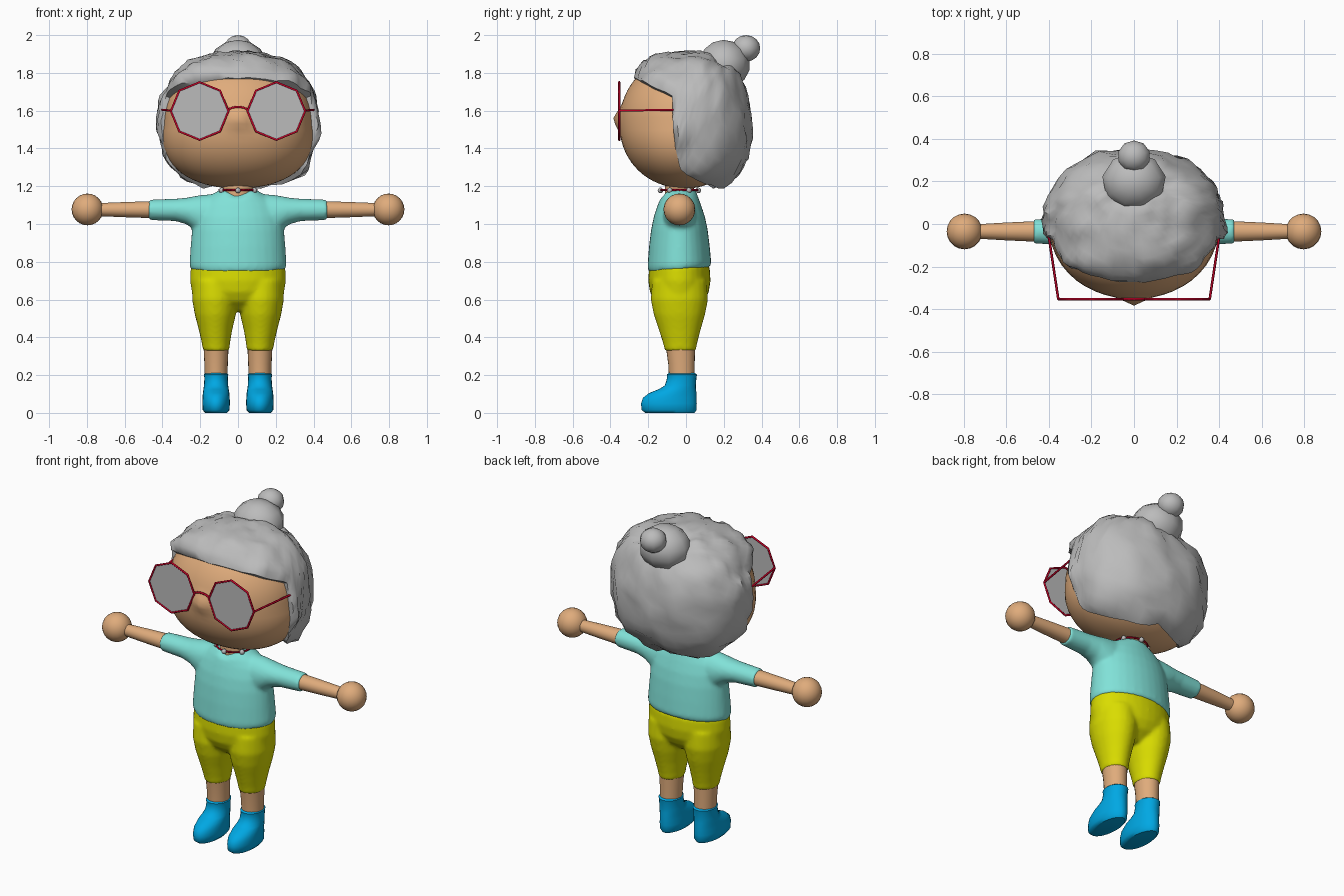
import bpy, bmesh, math
from mathutils import Vector, noise

if "Cube" in bpy.data.objects:
    bpy.data.objects.remove(bpy.data.objects["Cube"], do_unlink=True)


def material(name, rgb):
    m = bpy.data.materials.new(name)
    m.use_nodes = True
    m.diffuse_color = (*rgb, 1)
    m.node_tree.nodes["Principled BSDF"].inputs["Base Color"].default_value = (*rgb, 1)
    return m


SKIN = material("skin", (0.74, 0.41, 0.2))
GREY = material("grey", (0.5, 0.5, 0.5))
TEAL = material("teal", (0.22, 0.76, 0.69))
LIME = material("lime", (0.7, 0.72, 0.0))
BLUE = material("blue", (0.0, 0.39, 0.77))
RED = material("red", (0.55, 0.0, 0.02))
MID = -0.035  # body centre line in y


def finish(name, bm, mat, angle=50):
    bmesh.ops.recalc_face_normals(bm, faces=bm.faces[:])
    me = bpy.data.meshes.new(name)
    bm.to_mesh(me)
    bm.free()
    me.materials.append(mat)
    ob = bpy.data.objects.new(name, me)
    bpy.context.collection.objects.link(ob)
    bpy.ops.object.select_all(action="DESELECT")
    ob.select_set(True)
    bpy.context.view_layer.objects.active = ob
    bpy.ops.object.shade_smooth_by_angle(angle=math.radians(angle))
    return ob


def fuse(name, parts):
    """Join overlapping parts into one softly blended surface."""
    bpy.ops.object.select_all(action="DESELECT")
    for ob in parts:
        ob.select_set(True)
    bpy.context.view_layer.objects.active = parts[0]
    bpy.ops.object.join()
    parts[0].name = name
    blend = parts[0].modifiers.new("blend", "REMESH")
    blend.mode = "VOXEL"
    blend.voxel_size = 0.01
    blend.use_smooth_shade = True
    relax = parts[0].modifiers.new("relax", "SMOOTH")
    relax.factor = 0.5
    relax.iterations = 8


def skin_rings(bm, rings):
    """Bridge consecutive closed rings of vertices with quads."""
    n = len(rings[0])
    for a, b in zip(rings, rings[1:]):
        for i in range(n):
            j = (i + 1) % n
            bm.faces.new((a[i], a[j], b[j], b[i]))


def loft(name, rings, mat, along_x=False, n=24, tweak=None):
    """Each ring: position, two centre coordinates, two radii, optional tilt."""
    bm = bmesh.new()
    loops = []
    for p, c1, c2, r1, r2, *tilt in rings:
        loop = []
        for i in range(n):
            a = math.tau * i / n
            u, v = r1 * math.cos(a), r2 * math.sin(a)
            w = p + (tilt[0] * v if tilt else 0)
            co = (w, c1 + u, c2 + v) if along_x else (c1 + u, c2 + v, w)
            loop.append(bm.verts.new(co))
        loops.append(loop)
    skin_rings(bm, loops)
    bm.faces.new(loops[0])
    bm.faces.new(loops[-1])
    if tweak:
        for v in bm.verts:
            tweak(v.co)
    return finish(name, bm, mat)


def ball(name, centre, radii, mat, segs=16, rows=10):
    bm = bmesh.new()
    bmesh.ops.create_uvsphere(bm, u_segments=segs, v_segments=rows, radius=1)
    for v in bm.verts:
        v.co = Vector(a * r for a, r in zip(v.co, radii)) + Vector(centre)
    return finish(name, bm, mat, 70)


def wire(name, points, radius, mat, closed=False):
    cu = bpy.data.curves.new(name, "CURVE")
    cu.dimensions = "3D"
    cu.bevel_depth = radius
    cu.bevel_resolution = 1
    cu.use_fill_caps = True
    sp = cu.splines.new("POLY")
    sp.points.add(len(points) - 1)
    for p, co in zip(sp.points, points):
        p.co = (*co, 1)
    sp.use_cyclic_u = closed
    cu.materials.append(mat)
    ob = bpy.data.objects.new(name, cu)
    bpy.context.collection.objects.link(ob)


CENTRE = Vector((0, 0, 1.53))


def shell(d, x, front, back, top, bottom, power):
    """Distance from the head centre to a lopsided superellipsoid."""
    s = (x, back if d.y > 0 else front, top if d.z > 0 else bottom)
    return sum(abs(c / r) ** power for c, r in zip(d, s)) ** (-1 / power)


# Head with a broad jaw and a small pointed nose drawn out of the face
bm = bmesh.new()
bmesh.ops.create_uvsphere(bm, u_segments=48, v_segments=36, radius=1)
for v in bm.verts:
    d = v.co.normalized()
    v.co = CENTRE + d * shell(d, 0.395, 0.352, 0.3, 0.355, 0.342, 2.1)
    v.co.x *= 1 + 0.18 * max(0, -d.z)
    if d.y < 0:
        v.co.y -= 0.036 * max(0, 1 - math.hypot(v.co.x, v.co.z - 1.555) / 0.075)
finish("head", bm, SKIN, 70)

# Hair: fanned from the crown out to a hairline
line = [Vector(p) for p in (
    (0, -0.29, 1.785), (0.2, -0.25, 1.765), (0.32, -0.19, 1.735), (0.39, -0.075, 1.68),
    (0.42, -0.07, 1.55), (0.41, -0.06, 1.4), (0.36, -0.03, 1.28),
    (0.22, 0.1, 1.23), (0, 0.22, 1.2))]
half = [a.lerp(b, t / 4) for a, b in zip(line, line[1:]) for t in range(4)] + [line[-1]]
rim = half + [Vector((-p.x, p.y, p.z)) for p in half[-2:0:-1]]
crown = Vector((0, 0.5, 0.87)).normalized()


def hair_point(d, inset=1.0):
    r = shell(d, 0.425, 0.345, 0.345, 0.385, 0.39, 2.35)
    bump = 0.024 * noise.noise(d * 3.5) + 0.018 * noise.noise(d * 8)
    return CENTRE + d * (r + bump) * inset


bm = bmesh.new()
steps = 16
loops = []
for k in range(1, steps + 1):
    dirs = [crown.slerp((p - CENTRE).normalized(), k / steps) for p in rim]
    tuck = 0.965 if k == steps else 1.0
    loops.append([bm.verts.new(hair_point(d, tuck)) for d in dirs])
loops.append([bm.verts.new(hair_point(d, 0.86)) for d in dirs])
skin_rings(bm, loops)
tip = bm.verts.new(hair_point(crown))
for i, v in enumerate(loops[0]):
    bm.faces.new((tip, v, loops[0][(i + 1) % len(rim)]))
finish("hair", bm, GREY)
ball("bun_base", (0, 0.2, 1.845), (0.155, 0.14, 0.13), GREY, 9, 7)
ball("bun_top", (0, 0.318, 1.93), (0.077, 0.075, 0.07), GREY, 10, 8)

# Glasses: octagonal frames with flat lenses
GY = -0.353
for side, s in (("left", 1), ("right", -1)):
    octagon = [(s * 0.203 + 0.153 * math.cos(i * math.tau / 8), GY,
                1.598 + 0.153 * math.sin(i * math.tau / 8)) for i in range(8)]
    wire(side + "_frame", octagon, 0.006, RED, True)
    wire(side + "_temple", [(s * 0.356, GY, 1.6), (s * 0.402, -0.05, 1.605)], 0.006, RED)
    bm = bmesh.new()
    bm.faces.new([bm.verts.new(p) for p in octagon])
    finish(side + "_lens", bm, GREY)
wire("bridge", [(0.052 * math.cos(a), GY, 1.6 + 0.02 * math.sin(a))
                for a in (i * math.pi / 6 for i in range(7))], 0.006, RED)

# Neck and necklace
loft("neck", [(1.08, 0, MID, 0.085, 0.08), (1.24, 0, MID, 0.08, 0.075)], SKIN)
around = [i * math.tau / 24 for i in range(24)]
wire("necklace", [(0.1 * math.cos(a), MID + 0.098 * math.sin(a), 1.18) for a in around],
     0.005, RED, True)
for i in range(6):
    a = math.tau * i / 6 - math.pi / 2
    ball("bead", (0.1 * math.cos(a), MID + 0.1 * math.sin(a), 1.178), [0.015] * 3, GREY, 10, 6)


# Shirt body with a small dip at the front of the collar
def collar(co):
    if co.z > 1.15 and co.y < MID - 0.05:
        co.z -= max(0, 0.05 - abs(co.x) * 0.7)


shirt = [loft("shirt_body", [
    (0.758, 0, MID, 0.25, 0.163, 0.08), (0.785, 0, MID, 0.258, 0.169, 0.06),
    (0.88, 0, MID, 0.251, 0.161), (0.97, 0, MID, 0.244, 0.15),
    (1.04, 0, MID, 0.232, 0.135), (1.1, 0, MID, 0.205, 0.115),
    (1.14, 0, MID, 0.165, 0.1), (1.168, 0, MID, 0.118, 0.09),
    (1.183, 0, MID, 0.092, 0.083)], TEAL, n=32, tweak=collar)]

# Pants seat
pants = [loft("hips", [
    (0.54, 0, MID, 0.1, 0.07), (0.59, 0, MID, 0.2, 0.13), (0.64, 0, MID, 0.245, 0.156),
    (0.7, 0, MID, 0.254, 0.165), (0.78, 0, MID, 0.25, 0.16)], LIME, n=32)]

# Limbs
for side, s in (("left", 1), ("right", -1)):
    shirt.append(loft(side + "_sleeve", [
        (s * x, MID, (top + low) / 2, depth, (top - low) / 2) for x, top, low, depth in (
            (0.08, 1.165, 0.92, 0.09), (0.2, 1.153, 0.94, 0.085), (0.235, 1.147, 0.97, 0.08),
            (0.27, 1.14, 0.997, 0.074), (0.33, 1.134, 1.015, 0.066),
            (0.45, 1.13, 1.02, 0.058), (0.472, 1.13, 1.02, 0.058))], TEAL, along_x=True))
    loft(side + "_arm", [(s * 0.42, MID, 1.076, 0.05, 0.046), (s * 0.6, MID, 1.076, 0.042, 0.04),
                         (s * 0.75, MID, 1.076, 0.033, 0.034)], SKIN, along_x=True)
    ball(side + "_hand", (s * 0.797, MID, 1.077), [0.084] * 3, SKIN, 20, 12)
    pants.append(loft(side + "_pant_leg", [
        (0.33, s * 0.116, -0.03, 0.07, 0.083), (0.37, s * 0.117, -0.031, 0.075, 0.091),
        (0.44, s * 0.119, -0.033, 0.089, 0.111), (0.52, s * 0.12, MID, 0.109, 0.136),
        (0.6, s * 0.121, MID, 0.122, 0.152), (0.7, s * 0.122, MID, 0.118, 0.145)], LIME))
    loft(side + "_shin", [(0.18, s * 0.116, -0.022, 0.06, 0.068),
                          (0.26, s * 0.116, -0.024, 0.062, 0.07),
                          (0.345, s * 0.116, -0.029, 0.066, 0.077)], SKIN)
    loft(side + "_boot", [
        (z, s * 0.116, (toe + heel) / 2, w, (heel - toe) / 2) for z, toe, heel, w in (
            (0.0, -0.215, 0.045, 0.058), (0.015, -0.235, 0.055, 0.071),
            (0.05, -0.238, 0.057, 0.073), (0.08, -0.228, 0.056, 0.072),
            (0.105, -0.195, 0.055, 0.07), (0.125, -0.145, 0.053, 0.067),
            (0.145, -0.112, 0.052, 0.064), (0.185, -0.1, 0.055, 0.062),
            (0.203, -0.102, 0.058, 0.065), (0.21, -0.092, 0.048, 0.058))], BLUE)
fuse("shirt", shirt)
fuse("pants", pants)
